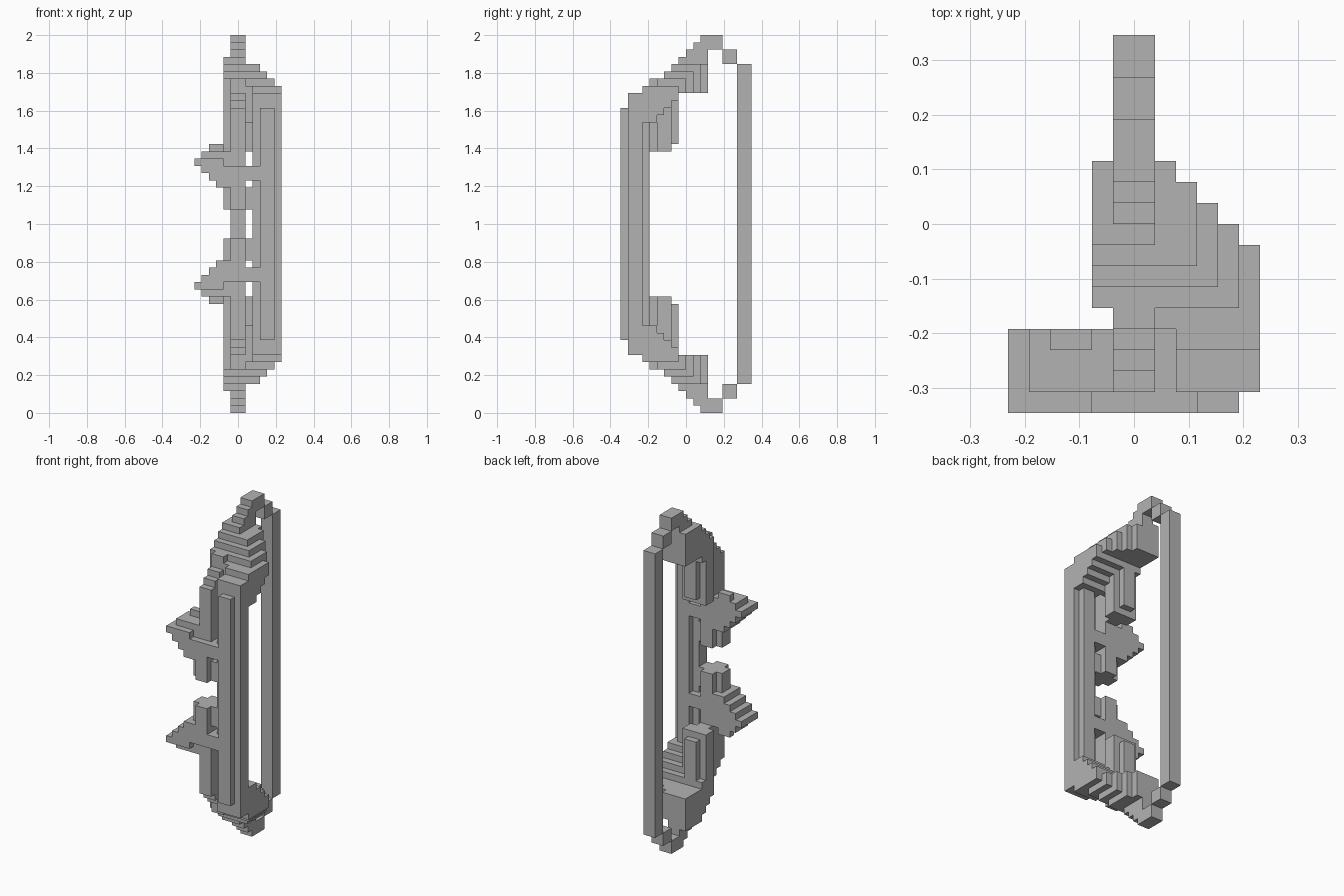
import bpy
import bmesh
from math import radians
from mathutils import Vector

cube = bpy.data.objects.get("Cube")
if cube:
    bpy.data.objects.remove(cube, do_unlink=True)

U = 1 / 26          # block size
HEIGHT = 52         # blocks from bottom to top

grey = bpy.data.materials.new("plain grey")
grey.use_nodes = True
COLOUR = (0.45, 0.45, 0.45, 1)
grey.diffuse_color = COLOUR
grey.node_tree.nodes["Principled BSDF"].inputs["Base Color"].default_value = COLOUR

parts = {}
taken = set()


def fill(part, x, y, z):
    """Fill a box of blocks and its copy mirrored top to bottom."""
    cells = parts.setdefault(part, set())
    for i in range(*x):
        for j in range(*y):
            for k in range(*z):
                for c in ((i, j, k), (i, j, HEIGHT - 1 - k)):
                    if c not in taken:
                        taken.add(c)
                        cells.add(c)


def build(name, cells):
    """Make one mesh from the outer faces of the blocks."""
    bm = bmesh.new()
    for c in cells:
        for axis in range(3):
            for side in (0, 1):
                n = list(c)
                n[axis] += 2 * side - 1
                if tuple(n) in taken:
                    continue
                a, b = (axis + 1) % 3, (axis + 2) % 3
                corners = []
                for s, t in ((0, 0), (1, 0), (1, 1), (0, 1)):
                    p = Vector(c)
                    p[axis] += side
                    p[a] += s
                    p[b] += t
                    corners.append(bm.verts.new(p * U))
                bm.faces.new(corners if side else corners[::-1])
    bmesh.ops.remove_doubles(bm, verts=bm.verts[:], dist=U / 100)
    bmesh.ops.dissolve_limit(bm, angle_limit=radians(1),
                             verts=bm.verts[:], edges=bm.edges[:])
    mesh = bpy.data.meshes.new(name)
    bm.to_mesh(mesh)
    bm.free()
    mesh.materials.append(grey)
    obj = bpy.data.objects.new(name, mesh)
    bpy.context.collection.objects.link(obj)


# Bowstring and the steps that tie it to the tips
fill("bowstring", (-1, 1), (7, 9), (4, 26))
fill("string_tie", (-1, 1), (5, 7), (48, 50))
fill("bow_tip", (-1, 1), (2, 5), (50, 52))

# Rounded grip bar
fill("grip_bar", (3, 5), (-9, -5), (26, 42))
fill("grip_bar", (2, 6), (-8, -6), (26, 42))


# Stepped limbs: a diagonal band from the grip to the tips
def band_bottom(y):
    return min(44, max(40, 45 + y))


for y in range(-8, 3):
    fill("limb_spine", (-1, 1), (y, y + 1), (band_bottom(y), 50 + y))

limits = {-2: (49, -4, 3), 1: (48, -5, 3), 2: (48, -8, 2),
          3: (47, -8, 1), 4: (46, -8, 0), 5: (45, -8, -1)}
for x, (cap, front, back) in limits.items():
    for y in range(front, back):
        slope = 50 + y if y > -5 else (45 if y > -7 else 44)
        fill("limb_side", (x, x + 1), (y, y + 1),
             (band_bottom(y), min(cap, slope)))

# Rounded column hanging behind the riser
fill("rear_column", (-1, 1), (-5, -2), (36, 46))
fill("rear_column", (-1, 1), (-2, -1), (37, 46))
fill("rear_column", (-2, 2), (-4, -2), (36, 45))

# Riser in front of the column, and the ledge that joins it to the grip
fill("riser", (-1, 1), (-8, -5), (34, 42))
fill("ledge", (-2, 3), (-9, -5), (32, 34))

# Side spike, stepped to a point
for step in range(4):
    fill("spike", (step - 6, -2), (-9, -5), (34 - step, 35))
fill("spike", (-2, -1), (-9, -5), (31, 34))
fill("spike", (-5, -1), (-8, -5), (34, 36))
fill("spike", (-4, -2), (-6, -5), (36, 37))

# Hook under the ledge
fill("hook", (-1, 1), (-9, -5), (28, 32))
fill("hook", (-2, 2), (-8, -6), (28, 31))

for part, blocks in parts.items():
    build(part, blocks)
